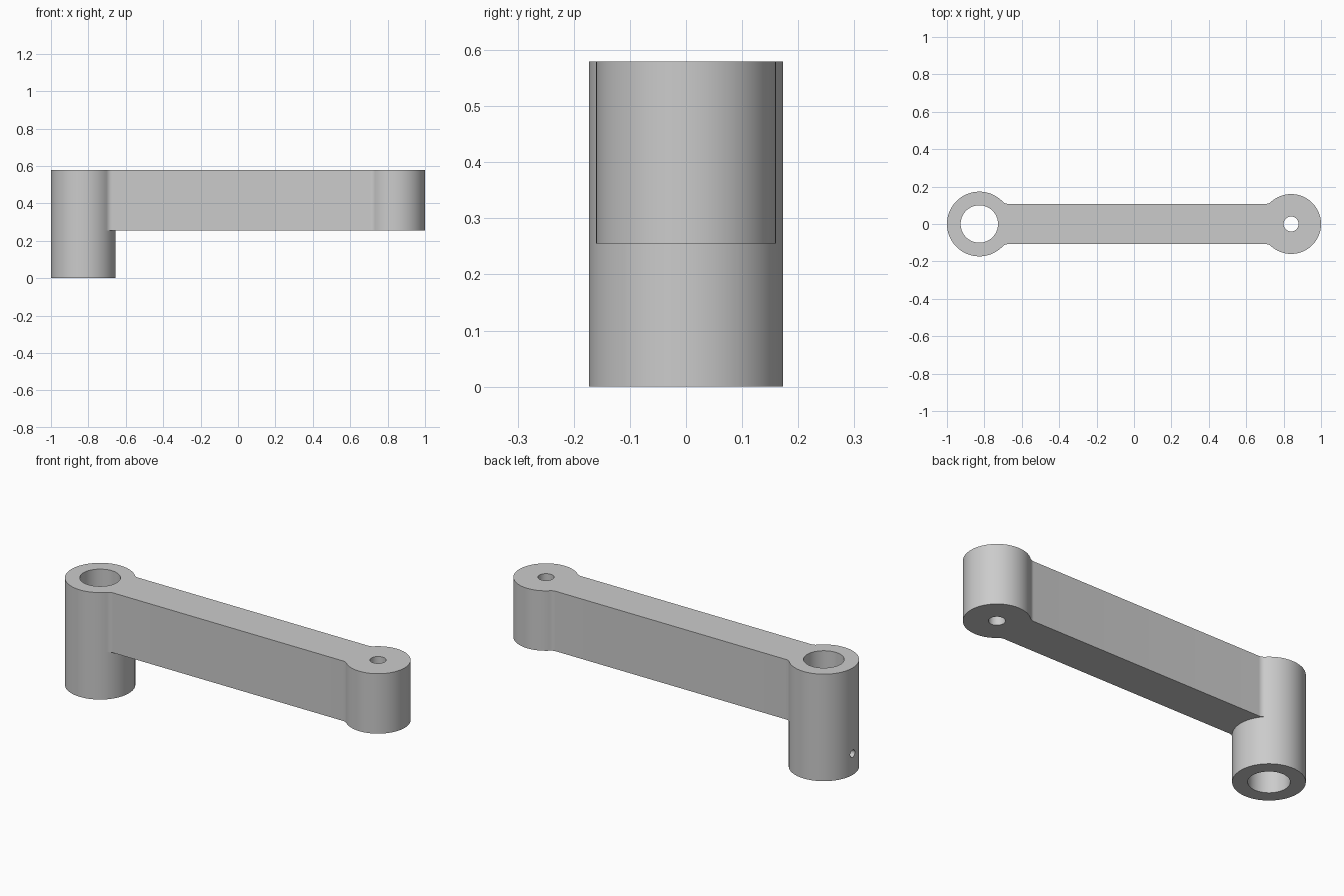
import bpy
import bmesh
from math import sin, cos, pi, atan2, sqrt

if "Cube" in bpy.data.objects:
    bpy.data.objects.remove(bpy.data.objects["Cube"])

HUB_X, HUB_R, BORE_R = -0.827, 0.173, 0.1
TIP_X, TIP_R, PIN_R = 0.84, 0.16, 0.04
HALF, FILLET = 0.108, 0.04
TOP, UNDER = 0.58, 0.255

grey = bpy.data.materials.new("plain grey")
grey.use_nodes = True
grey.diffuse_color = (0.6, 0.6, 0.6, 1)
grey.node_tree.nodes["Principled BSDF"].inputs["Base Color"].default_value = grey.diffuse_color


def arc(cx, cy, r, a, b, n):
    return [(cx + r * cos(a + (b - a) * i / n), cy + r * sin(a + (b - a) * i / n))
            for i in range(n + 1)]


def fillet_centre(r):
    """Offset along the arm, and tangent angle, of the fillet beside a boss."""
    dx = sqrt((r + FILLET) ** 2 - (HALF + FILLET) ** 2)
    return dx, atan2(HALF + FILLET, dx)


# Outline of hub, arm and tip, split along the hub circle
hub_dx, hub_a = fillet_centre(HUB_R)
tip_dx, tip_a = fillet_centre(TIP_R)
outer = arc(HUB_X, 0, HUB_R, hub_a, 2 * pi - hub_a, 64)
inner = arc(HUB_X, 0, HUB_R, -hub_a, hub_a, 20)[1:-1]
hub_fillet = arc(HUB_X + hub_dx, HALF + FILLET, FILLET, pi + hub_a, 1.5 * pi, 8)[1:]
tip_fillet = arc(TIP_X - tip_dx, HALF + FILLET, FILLET, 1.5 * pi, 2 * pi - tip_a, 8)
upper = hub_fillet + tip_fillet
lower = [(x, -y) for x, y in reversed(upper)]
tip = arc(TIP_X, 0, TIP_R, pi - tip_a, tip_a - pi, 64)[1:-1]

bm = bmesh.new()


def verts(points):
    return [bm.verts.new((x, y, TOP)) for x, y in points]


outer_v, inner_v = verts(outer), verts(inner)
side_v = verts(upper + tip + lower)
hub_face = bm.faces.new(outer_v + inner_v)
arm_face = bm.faces.new([outer_v[0]] + side_v + [outer_v[-1]] + inner_v)


def extrude_down(faces, depth, keep):
    out = bmesh.ops.extrude_face_region(bm, geom=faces, use_keep_orig=keep)["geom"]
    moved = [g for g in out if isinstance(g, bmesh.types.BMVert)]
    bmesh.ops.translate(bm, verts=moved, vec=(0, 0, -depth))
    return [g for g in out if isinstance(g, bmesh.types.BMFace)]


# Arm thickness, then the longer hub below it
bottoms = extrude_down([hub_face, arm_face], TOP - UNDER, True)
hub_bottom = min(bottoms, key=lambda f: f.calc_center_median().x)
extrude_down([hub_bottom], UNDER, False)
caps = [f for f in bm.faces if all(abs(v.co.z - TOP) < 1e-5 for v in f.verts)]
bmesh.ops.dissolve_faces(bm, faces=caps, use_verts=True)
bmesh.ops.recalc_face_normals(bm, faces=bm.faces)

mesh = bpy.data.meshes.new("crank_arm")
bm.to_mesh(mesh)
bm.free()
mesh.materials.append(grey)
arm = bpy.data.objects.new("crank_arm", mesh)
bpy.context.collection.objects.link(arm)


# Holes: hub bore, tip pin hole, set screw hole through the hub's outer wall
def drill(name, radius, depth, location, rotation=(0, 0, 0), sides=48):
    bpy.ops.mesh.primitive_cylinder_add(vertices=sides, radius=radius, depth=depth,
                                        location=location, rotation=rotation)
    cutter = bpy.context.object
    cutter.name = name
    cutter.hide_render = True
    cutter.data.materials.append(grey)
    mod = arm.modifiers.new(name, "BOOLEAN")
    mod.operation, mod.solver, mod.object = "DIFFERENCE", "EXACT", cutter
    bpy.ops.object.select_all(action="DESELECT")
    arm.select_set(True)
    bpy.context.view_layer.objects.active = arm
    bpy.ops.object.modifier_apply(modifier=name)
    bpy.data.objects.remove(cutter)


drill("hub_bore", BORE_R, 2, (HUB_X, 0, 0.3), sides=64)
drill("pin_hole", PIN_R, 2, (TIP_X, 0, 0.3))
drill("set_screw_hole", 0.02, 0.25, (HUB_X - 0.15, 0, 0.115), (0, pi / 2, 0), 24)

bpy.ops.object.shade_smooth_by_angle(angle=pi / 6)
